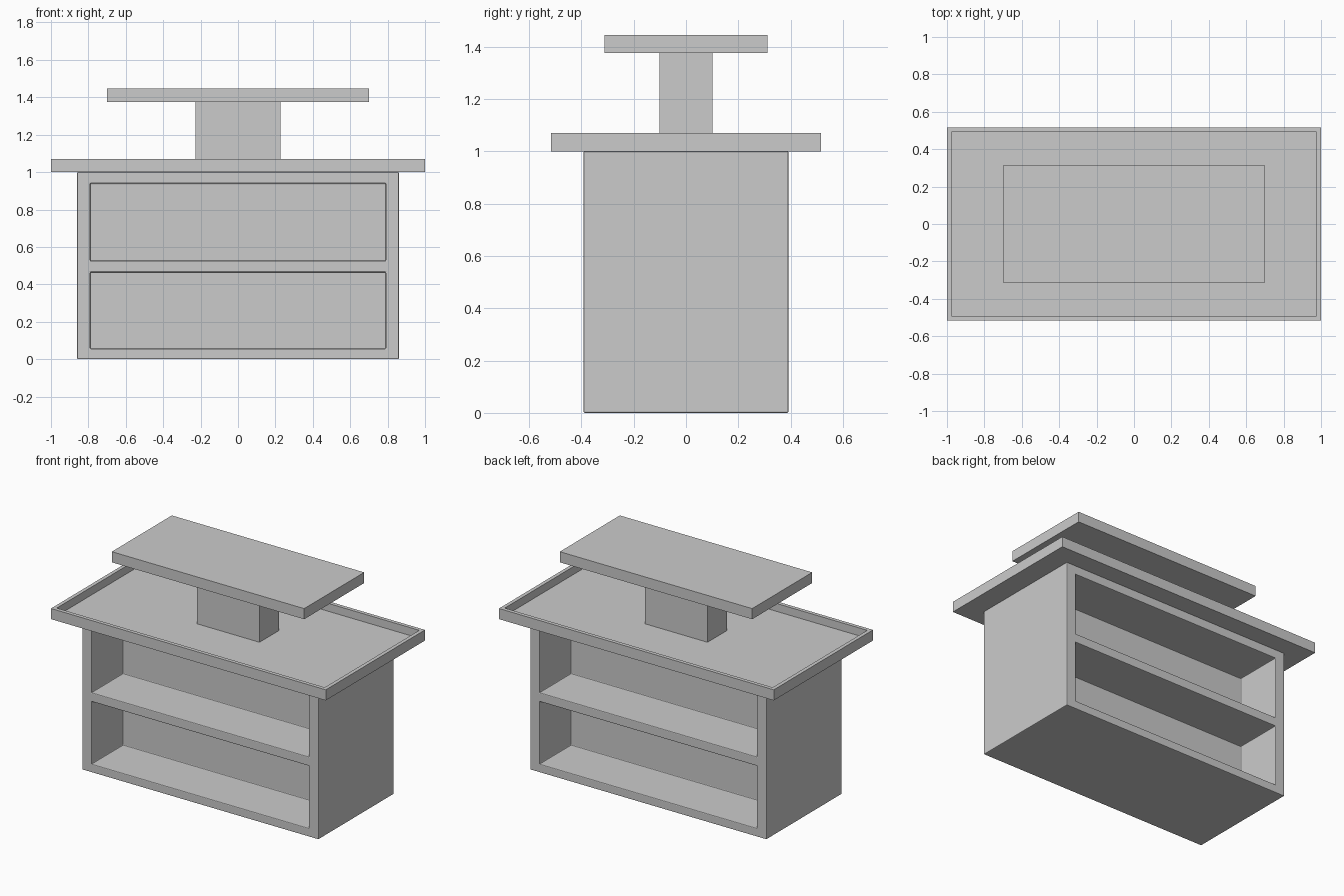
import bpy, bmesh
from mathutils import Vector

if "Cube" in bpy.data.objects:
    bpy.data.objects.remove(bpy.data.objects["Cube"])


def box_mesh(hx, hy, z0, z1):
    """Box centred on x and y, from z0 to z1."""
    bm = bmesh.new()
    bmesh.ops.create_cube(bm, size=2)
    for v in bm.verts:
        v.co = Vector((v.co.x * hx, v.co.y * hy, z1 if v.co.z > 0 else z0))
    bm.normal_update()
    return bm


def sink(bm, faces, depth):
    """Push each face inwards, leaving walls around it."""
    new = bmesh.ops.extrude_discrete_faces(bm, faces=faces)["faces"]
    for f in new:
        n = f.normal.copy()
        bmesh.ops.translate(bm, verts=f.verts[:], vec=-n * depth)


def finish(bm, name):
    bm.normal_update()
    bmesh.ops.recalc_face_normals(bm, faces=bm.faces[:])
    me = bpy.data.meshes.new(name)
    bm.to_mesh(me)
    bm.free()
    ob = bpy.data.objects.new(name, me)
    bpy.context.collection.objects.link(ob)
    return ob


# Cabinet: two open shelves on both long sides, divider in the middle
openings = [(0.055, 0.465), (0.525, 0.94)]
bm = box_mesh(0.86, 0.392, 0, 1.0)
cuts = [((x, 0, 0), (1, 0, 0)) for x in (-0.79, 0.79)]
cuts += [((0, 0, z), (0, 0, 1)) for pair in openings for z in pair]
for co, no in cuts:
    bmesh.ops.bisect_plane(bm, geom=bm.verts[:] + bm.edges[:] + bm.faces[:],
                           plane_co=co, plane_no=no)
bm.normal_update()
holes = []
for f in bm.faces:
    c = f.calc_center_median()
    if abs(f.normal.y) > 0.9 and abs(c.x) < 0.7 and any(a < c.z < b for a, b in openings):
        holes.append(f)
sink(bm, holes, 0.326)
cabinet = finish(bm, "cabinet")
bev = cabinet.modifiers.new("soft_edges", "BEVEL")
bev.width = 0.005
bev.segments = 2
bev.limit_method = 'ANGLE'

# Counter with a raised rim
bm = box_mesh(1.0, 0.516, 1.0, 1.07)
top = [f for f in bm.faces if f.normal.z > 0.9]
bmesh.ops.inset_region(bm, faces=top, thickness=0.035)
bm.normal_update()
sink(bm, top, 0.052)
finish(bm, "counter_tray")

# Pillar and upper shelf
finish(box_mesh(0.228, 0.102, 1.018, 1.376), "pillar")
finish(box_mesh(0.70, 0.312, 1.376, 1.446), "upper_shelf")
